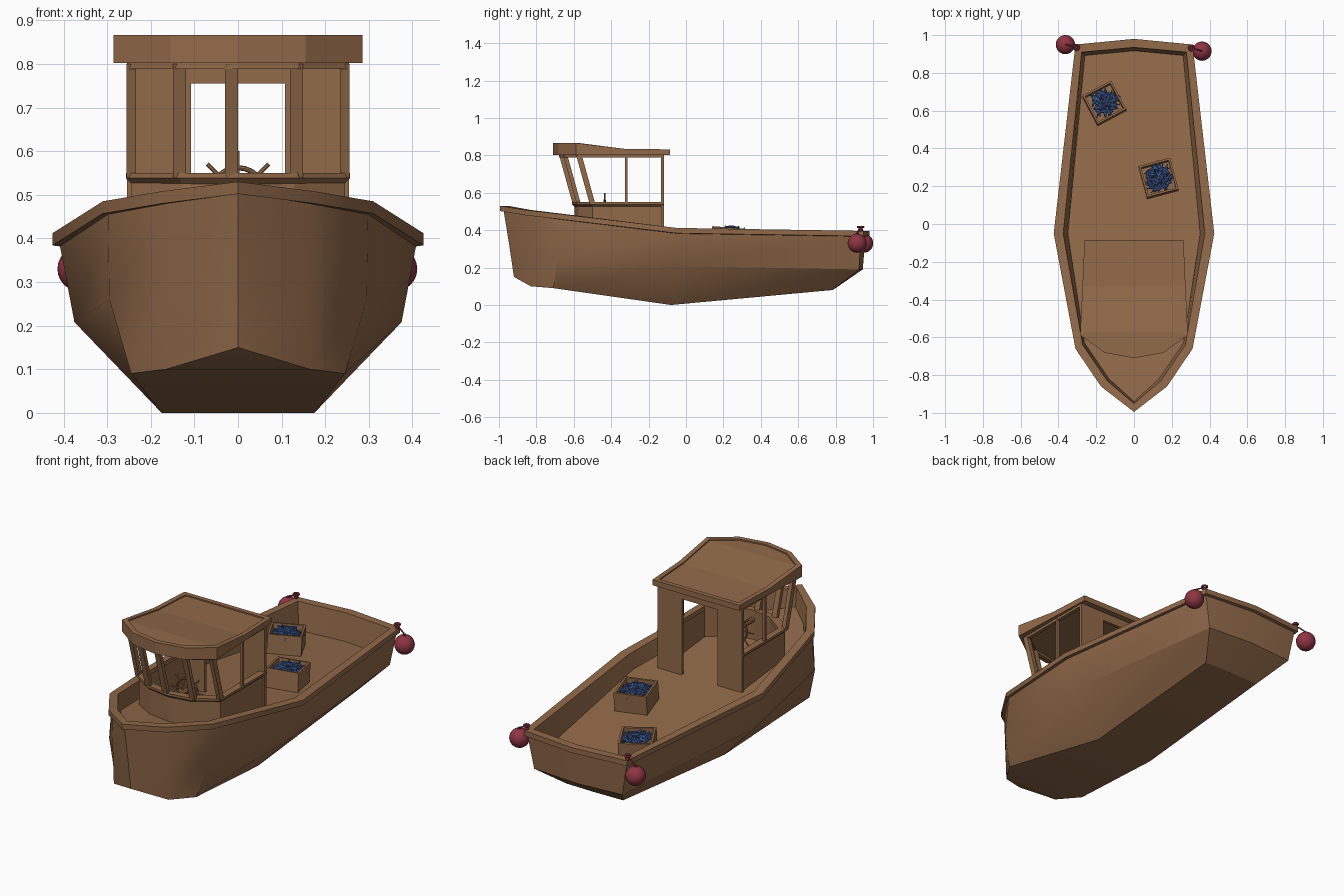
import bpy, bmesh, math, random
from mathutils import Vector, Matrix, Euler

if "Cube" in bpy.data.objects:
    bpy.data.objects.remove(bpy.data.objects["Cube"])

random.seed(4)

def material(name, col):
    m = bpy.data.materials.new(name)
    m.diffuse_color = (*col, 1)
    m.use_nodes = True
    m.node_tree.nodes["Principled BSDF"].inputs["Base Color"].default_value = m.diffuse_color
    return m

WOOD = material("brown wood", (0.29, 0.145, 0.068))
RED = material("fender red", (0.27, 0.035, 0.055))
BLUE = material("fish blue", (0.055, 0.115, 0.32))

def finish(name, bm, mat, smooth=False):
    bmesh.ops.recalc_face_normals(bm, faces=bm.faces)
    me = bpy.data.meshes.new(name)
    bm.to_mesh(me)
    bm.free()
    me.materials.append(mat)
    ob = bpy.data.objects.new(name, me)
    bpy.context.collection.objects.link(ob)
    if smooth:
        bpy.ops.object.select_all(action='DESELECT')
        bpy.context.view_layer.objects.active = ob
        ob.select_set(True)
        bpy.ops.object.shade_smooth_by_angle(angle=math.radians(30))
    return ob

def loft(name, rings, mat, smooth=False):
    """Half outlines (ends on x=0) mirrored, skinned together and capped."""
    bm = bmesh.new()
    loops = []
    for r in rings:
        full = list(r) + [(-x, y, z) for x, y, z in reversed(r[1:-1])]
        loops.append([bm.verts.new(p) for p in full])
    n = len(loops[0])
    for a, b in zip(loops, loops[1:]):
        for i in range(n):
            bm.faces.new((a[i], a[(i + 1) % n], b[(i + 1) % n], b[i]))
    for l in (loops[0], loops[-1]):
        for i in range(n // 2):
            ids = dict.fromkeys((i, i + 1, n - i - 1, (n - i) % n))
            bm.faces.new([l[k] for k in ids])
    return finish(name, bm, mat, smooth)

def add_box(bm, c, s, mat=Matrix()):
    bmesh.ops.create_cube(bm, size=1, matrix=mat @ Matrix.Translation(c) @ Matrix.Diagonal((*s, 1)))

def add_bar(bm, p, q, w, d):
    """Upright bar with horizontal ends, w wide in x and d deep in y."""
    a, b = [[bm.verts.new((c[0] + i * w / 2, c[1] + j * d / 2, c[2]))
             for i, j in ((-1, -1), (1, -1), (1, 1), (-1, 1))] for c in (p, q)]
    for i in range(4):
        k = (i + 1) % 4
        bm.faces.new((a[i], a[k], b[k], b[i]))
    bm.faces.new(a)
    bm.faces.new(b)

def add_rod(bm, p, q, r, seg=8):
    p, q = Vector(p), Vector(q)
    rot = (q - p).to_track_quat('Z', 'Y').to_matrix().to_4x4()
    bmesh.ops.create_cone(bm, cap_ends=True, segments=seg, radius1=r, radius2=r,
                          depth=(q - p).length, matrix=Matrix.Translation((p + q) / 2) @ rot)

def add_ball(bm, c, r, u=20, v=12):
    bmesh.ops.create_uvsphere(bm, u_segments=u, v_segments=v, radius=r, matrix=Matrix.Translation(c))

def add_ring(bm, mat, R, r, n=24, k=8):
    vs = [[bm.verts.new(mat @ Vector(((R + r * math.cos(b)) * math.cos(a), (R + r * math.cos(b)) * math.sin(a), r * math.sin(b))))
           for b in (2 * math.pi * j / k for j in range(k))] for a in (2 * math.pi * i / n for i in range(n))]
    for i in range(n):
        for j in range(k):
            bm.faces.new((vs[i][j], vs[(i + 1) % n][j], vs[(i + 1) % n][(j + 1) % k], vs[i][(j + 1) % k]))

def deck_z(y):
    if y < -0.05:
        return 0.336 - (y + 0.05) * 0.06 / 0.58
    return 0.336 - (y + 0.05) * 0.085 / 0.94

# Hull: bottom, chine, hull top, rail and deck
bottom = [(0, -.92, .15), (.165, -.83, .10), (.245, -.71, .09), (.175, -.08, 0), (.17, .782, .08), (0, .785, .08)]
chine = [(0, -.945, .32), (.165, -.84, .285), (.295, -.685, .26), (.375, -.06, .208), (.265, .925, .19), (0, .945, .19)]
top = [(0, -.975, .505), (.163, -.85, .48), (.298, -.655, .455), (.408, -.05, .382), (.298, .935, .366), (0, .96, .366)]
rail = [(0, -.995), (.175, -.86), (.31, -.66), (.425, -.05), (.31, .95), (0, .98)]
inner = [(0, -.95), (.142, -.83), (.272, -.64), (.375, -.05), (.277, .91), (0, .935)]
deck = [(0, -.94), (.132, -.82), (.262, -.63), (.35, -.05), (.26, .892), (0, .917)]
rz = [.53, .508, .485, .412, .396, .396]
loft("hull", [bottom, chine, top,
              [(x, y, z - .028) for (x, y), z in zip(rail, rz)],
              [(x, y, z) for (x, y), z in zip(rail, rz)],
              [(x, y, z) for (x, y), z in zip(inner, rz)],
              [(x, y, deck_z(y)) for x, y in deck]], WOOD, True)

# Cabin walls: open strips following a plan path
def strip(name, path, z0, z1, t, flare=0):
    full = path + [(-x, y) for x, y in reversed(path[:-1])]
    bm = bmesh.new()
    cols = []
    for x, y in full:
        k = 1 - t / .25
        f = 1 - flare / .25
        xi, yi = x * k, (y if y > -.2 else y + t)
        base = z0 if z0 else deck_z(y) - .01
        pts = [(x * f, y if y > -.2 else y + flare, base), (x, y, base + flare), (x, y, z1), (xi, yi, z1), (xi, yi, base)]
        cols.append([bm.verts.new(p) for p in (pts if flare else pts[1:])])
    n = len(cols[0])
    for a, b in zip(cols, cols[1:]):
        for i in range(n):
            k = (i + 1) % n
            bm.faces.new((a[i], a[k], b[k], b[i]))
    bm.faces.new(cols[0])
    bm.faces.new(cols[-1])
    return finish(name, bm, WOOD)

strip("cabin_base", [(.245, -.12), (.245, -.5), (.13, -.575), (0, -.597)], None, .53, .02)
sill = [(.257, -.118), (.257, -.51), (.135, -.588), (0, -.61)]
head = [(.255, -.118), (.255, -.58), (.137, -.658), (0, -.68)]
strip("window_sill", sill, .525, .55, .035, .013)
strip("window_header", head, .788, .805, .02)

# Window posts
bm = bmesh.new()
for s in (-1, 1):
    add_bar(bm, (s * .134, -.573, .54), (s * .134, -.645, .80), .03, .022)
    add_bar(bm, (s * .245, -.50, .54), (s * .245, -.572, .80), .022, .03)
    add_bar(bm, (s * .248, -.32, .54), (s * .248, -.32, .80), .016, .014)
add_bar(bm, (-.015, -.595, .54), (-.015, -.667, .80), .03, .022)
finish("window_posts", bm, WOOD)

# Rear wall with doorway
bm = bmesh.new()
z0 = deck_z(-.12) - .005
for s in (-1, 1):
    add_box(bm, (s * .181, -.126, (z0 + .803) / 2), (.146, .016, .803 - z0))
add_box(bm, (0, -.126, .779), (.22, .016, .048))
finish("rear_wall", bm, WOOD)

# Roof with a slightly sunken top
plan = [(0, -.085), (.262, -.086), (.273, -.33), (.285, -.588), (.155, -.682), (0, -.71)]
inset = [(0, -.11), (.238, -.111), (.248, -.33), (.259, -.573), (.145, -.657), (0, -.683)]
tz = [.832, .832, .835, .866, .866, .866]
loft("roof", [[(x, y, .802) for x, y in plan],
              [(x, y, z) for (x, y), z in zip(plan, tz)],
              [(x, y, z) for (x, y), z in zip(inset, tz)],
              [(x, y, z - .007) for (x, y), z in zip(inset, tz)]], WOOD)

# Steering wheel
bm = bmesh.new()
hub = Vector((0, -.435, .5))
add_ring(bm, Matrix.Translation(hub) @ Matrix.Rotation(math.pi / 2, 4, 'X'), .062, .006)
for i in range(4):
    d = Vector((math.cos(i * math.pi / 4), 0, math.sin(i * math.pi / 4))) * .1
    add_rod(bm, hub - d, hub + d, .0045, 6)
add_rod(bm, (0, -.57, .5), (0, -.425, .5), .014, 10)
finish("steering_wheel", bm, WOOD, True)

# Fish crates
def crate(name, x, y, ang, s=.172, h=.103):
    M = Matrix.Translation((x, y, deck_z(y))) @ Matrix.Rotation(math.radians(-5), 4, 'X') @ Matrix.Rotation(math.radians(ang), 4, 'Z')
    t = .011
    bm = bmesh.new()
    for k in (-1, 1):
        add_box(bm, (k * (s - t) / 2, 0, h / 2), (t, s, h), M)
        add_box(bm, (0, k * (s - t) / 2, h / 2), (s - 2 * t, t, h), M)
    add_box(bm, (0, 0, .008), (s - 2 * t, s - 2 * t, .014), M)
    finish(name, bm, WOOD)
    bm = bmesh.new()
    for _ in range(80):
        r, a = .062 * math.sqrt(random.random()), random.uniform(0, 6.28)
        z = h - .024 + (1 - r / .085) * random.uniform(.008, .036)
        F = M @ Matrix.Translation((r * math.cos(a), r * math.sin(a), z)) @ Euler(
            (random.uniform(-.4, .4), random.uniform(-.35, .35), random.uniform(0, 6.28))).to_matrix().to_4x4()
        bmesh.ops.create_uvsphere(bm, u_segments=6, v_segments=4, radius=1,
                                  matrix=F @ Matrix.Diagonal((.023, .009, .009, 1)))
        bmesh.ops.create_cone(bm, cap_ends=True, segments=4, radius1=.009, radius2=.002, depth=.014,
                              matrix=F @ Matrix.Translation((.024, 0, 0)) @ Matrix.Rotation(-math.pi / 2, 4, 'Y')
                              @ Matrix.Diagonal((1, .5, 1, 1)))
    finish(name + "_fish", bm, BLUE)

crate("crate_middle", .13, .237, 15)
crate("crate_stern", -.157, .635, 28)

# Round fenders hanging from the stern corners
for name, c, k in (("fender_right", (.36, .915, .33), (.305, .932, .403)),
                   ("fender_left", (-.363, .95, .33), (-.305, .935, .403))):
    bm = bmesh.new()
    add_ball(bm, c, .051)
    neck = Vector(c) + Vector((0, 0, .055))
    add_rod(bm, Vector(c) + Vector((0, 0, .045)), neck, .009)
    add_ball(bm, k, .012, 10, 6)
    add_ring(bm, Matrix.Translation(Vector(k) + Vector((0, 0, .014))), .013, .006, 12, 6)
    out = Vector(k) + (neck - Vector(k)) * .4 + Vector((0, 0, .006))
    add_rod(bm, k, out, .004, 6)
    add_rod(bm, out, neck, .004, 6)
    finish(name, bm, RED, True)
